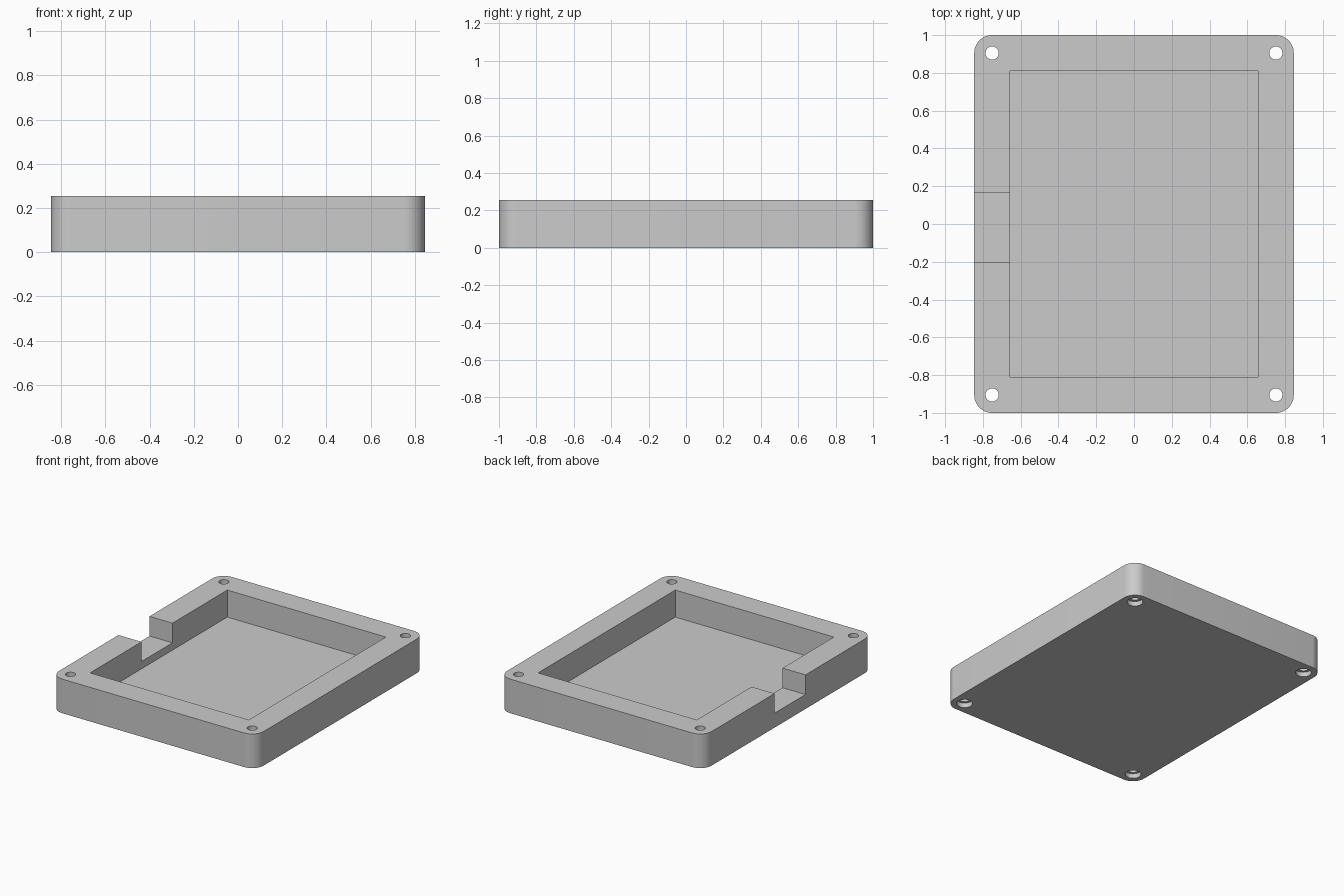
import bpy
import bmesh
from mathutils import Matrix, Vector

if "Cube" in bpy.data.objects:
    bpy.data.objects.remove(bpy.data.objects["Cube"], do_unlink=True)

HALF_X, HALF_Y, HEIGHT = 0.846, 1.0, 0.255
CORNER = 0.095
WALL = 0.19
FLOOR = 0.053

grey = bpy.data.materials.new("plain_grey")
grey.use_nodes = True
COLOUR = (0.6, 0.6, 0.6, 1)
grey.diffuse_color = COLOUR
grey.node_tree.nodes["Principled BSDF"].inputs["Base Color"].default_value = COLOUR


def finish(name, bm):
    mesh = bpy.data.meshes.new(name)
    bm.to_mesh(mesh)
    bm.free()
    obj = bpy.data.objects.new(name, mesh)
    bpy.context.collection.objects.link(obj)
    mesh.materials.append(grey)
    return obj


def box(name, low, high, radius=0):
    """Box between two corners, with optional rounded upright edges."""
    low, high = Vector(low), Vector(high)
    bm = bmesh.new()
    place = Matrix.Translation((low + high) / 2) @ Matrix.Diagonal((*(high - low), 1))
    bmesh.ops.create_cube(bm, size=1, matrix=place)
    if radius:
        upright = [e for e in bm.edges
                   if abs(e.verts[0].co.z - e.verts[1].co.z) > HEIGHT / 2]
        bmesh.ops.bevel(bm, geom=upright, offset=radius, segments=12,
                        profile=0.5, affect='EDGES')
    return finish(name, bm)


def rod(name, x, y, radius, bottom, top):
    bm = bmesh.new()
    bmesh.ops.create_cone(bm, cap_ends=True, segments=32, radius1=radius,
                          radius2=radius, depth=top - bottom,
                          matrix=Matrix.Translation((x, y, (bottom + top) / 2)))
    return finish(name, bm)


# Tray body with rounded corners
tray = box("tray", (-HALF_X, -HALF_Y, 0), (HALF_X, HALF_Y, HEIGHT), CORNER)

# Pocket and the cable notch through one side wall
inner_x, inner_y = HALF_X - WALL, HALF_Y - WALL
cutters = [
    box("pocket_cutter", (-inner_x, -inner_y, FLOOR), (inner_x, inner_y, 0.5)),
    box("notch_cutter", (-1, -0.203, 0.108), (-0.5, 0.163, 0.6)),
]

# Screw holes, each with a wider recess underneath
for sx in (-1, 1):
    for sy in (-1, 1):
        x, y = sx * (HALF_X - CORNER), sy * (HALF_Y - CORNER)
        cutters.append(rod("screw_hole_cutter", x, y, 0.035, -0.1, 0.4))
        cutters.append(rod("screw_head_cutter", x, y, 0.054, -0.2, 0.035))

bpy.ops.object.select_all(action='DESELECT')
bpy.context.view_layer.objects.active = tray
tray.select_set(True)
for cutter in cutters:
    cut = tray.modifiers.new("cut", 'BOOLEAN')
    cut.operation = 'DIFFERENCE'
    cut.solver = 'EXACT'
    cut.object = cutter
    bpy.ops.object.modifier_apply(modifier=cut.name)
    bpy.data.objects.remove(cutter, do_unlink=True)

bpy.ops.object.shade_smooth_by_angle(angle=0.6)
